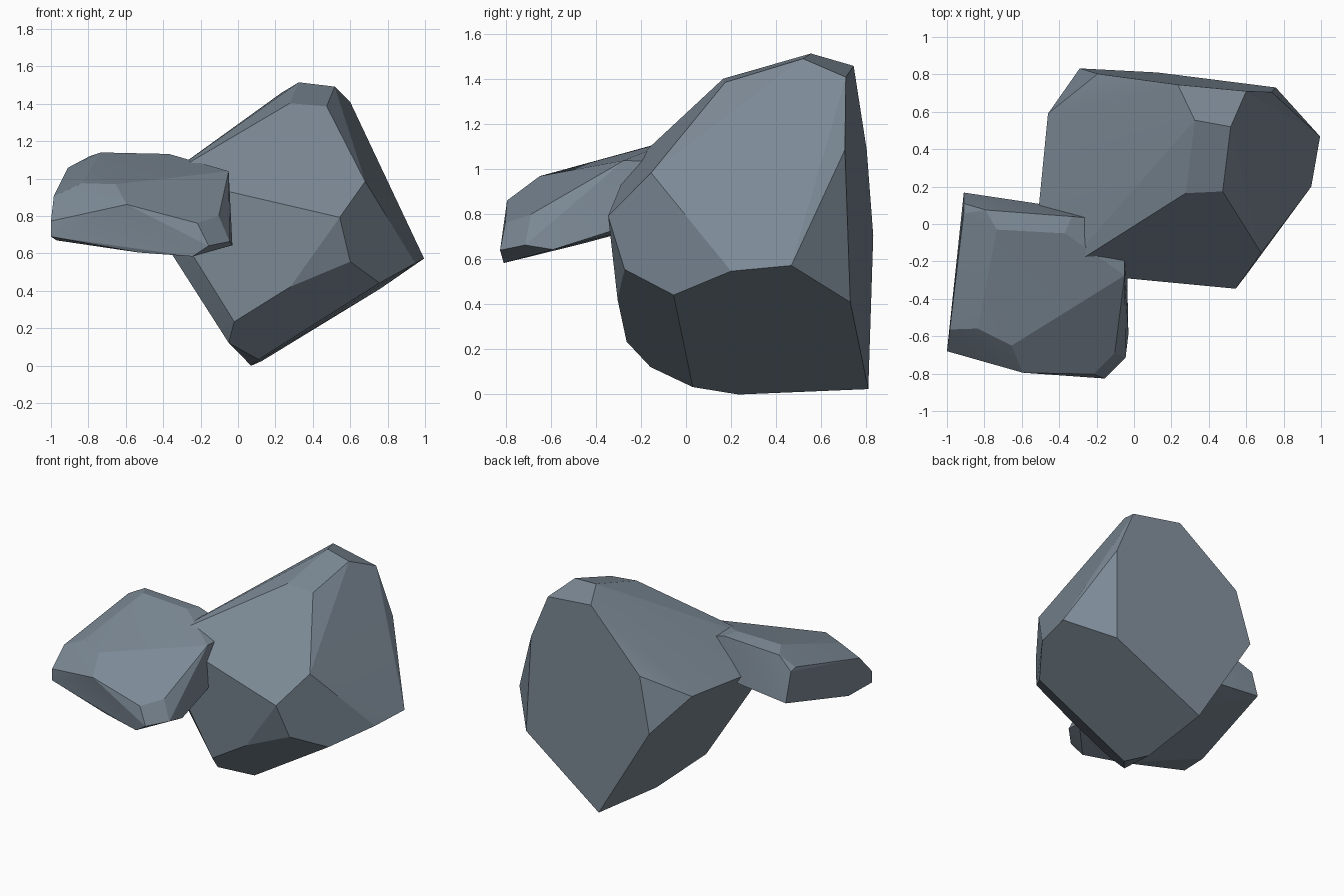
import bpy, bmesh, math

stone = bpy.data.materials.new("blue grey stone")
stone.diffuse_color = (0.20, 0.25, 0.30, 1)


def rock(name, corners):
    """Faceted boulder: convex hull around its chipped corners."""
    bm = bmesh.new()
    for c in corners:
        bm.verts.new(c)
    res = bmesh.ops.convex_hull(bm, input=bm.verts)
    junk = [g for g in res["geom_interior"] if isinstance(g, bmesh.types.BMVert)]
    bmesh.ops.delete(bm, geom=junk, context='VERTS')
    # merge nearly flat triangles into clean facets
    bmesh.ops.dissolve_limit(bm, angle_limit=math.radians(4),
                             verts=bm.verts, edges=bm.edges)
    bmesh.ops.recalc_face_normals(bm, faces=bm.faces)
    me = bpy.data.meshes.new(name)
    bm.to_mesh(me)
    bm.free()
    me.materials.append(stone)
    ob = bpy.data.objects.new(name, me)
    bpy.context.collection.objects.link(ob)
    bpy.ops.object.select_all(action='DESELECT')
    ob.select_set(True)
    bpy.context.view_layer.objects.active = ob
    bpy.ops.object.shade_smooth_by_angle(angle=math.radians(13))
    return ob


# tall boulder leaning to the right
rock("large_rock", [
    # crown
    (.325, .555, 1.515), (.517, .52, 1.492), (.60, .71, 1.41), (.234, .745, 1.46),
    (.277, .165, 1.403), (.474, .174, 1.387),
    # front and right flanks
    (.68, -.155, .985), (.544, -.346, .793), (.60, -.273, .556), (.757, -.055, .442),
    (.995, .468, .573), (.948, .20, .548), (.736, .706, 1.087), (.758, .73, .41),
    # back and left flanks
    (-.194, .803, 1.087), (-.29, .832, .706), (-.46, .59, .93), (-.535, -.173, .88),
    (-.39, -.257, 1.01), (-.46, -.25, .94),
    # foot
    (.126, .81, .024), (.07, .233, 0), (.11, .03, .033), (-.05, -.158, .122),
    (-.02, -.264, .235), (.28, -.304, .422)])

# flatter boulder wedged into its left side
rock("small_rock", [
    # top
    (-.654, -.65, .97), (-.836, -.559, .976), (-.734, -.03, 1.14), (-.37, -.05, 1.132),
    (-.793, .075, 1.12), (-.333, .04, 1.12), (-.20, .03, 1.08), (-.183, -.275, 1.045),
    # left side
    (-.985, -.564, .906), (-1, -.68, .773), (-1, -.68, .69), (-.97, -.46, .67),
    (-.91, .056, 1.058), (-.91, .11, 1.045), (-.91, .168, .84),
    # front
    (-.595, -.795, .862), (-.217, -.803, .762), (-.157, -.826, .641),
    (-.243, -.81, .584), (-.53, -.75, .605),
    # right side, partly buried
    (-.103, -.69, .80), (-.045, -.715, .664), (-.03, -.59, .644), (-.05, -.275, 1.04),
    (-.05, -.05, 1.03), (-.04, -.1, .80), (-.12, .05, .85)])
